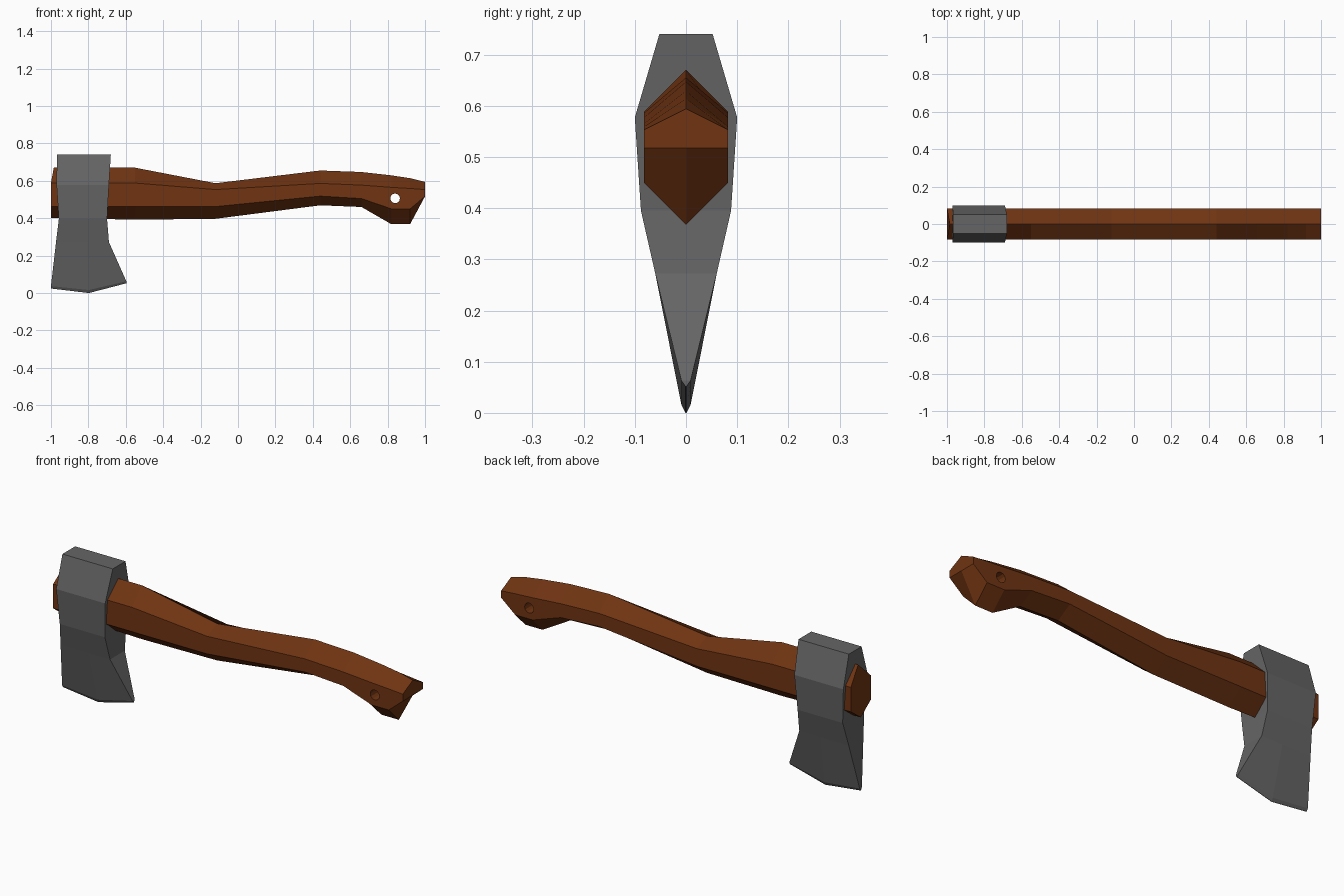
import bpy, bmesh
from math import pi

if "Cube" in bpy.data.objects:
    bpy.data.objects.remove(bpy.data.objects["Cube"])


def material(name, rgb):
    m = bpy.data.materials.new(name)
    m.diffuse_color = (*rgb, 1)
    m.use_nodes = True
    m.node_tree.nodes["Principled BSDF"].inputs["Base Color"].default_value = m.diffuse_color
    return m


def loft(name, rings, mat):
    """Skin equal-length closed rings and cap both ends, flat shaded."""
    bm = bmesh.new()
    rows = [[bm.verts.new(p) for p in ring] for ring in rings]
    n = len(rows[0])
    for a, b in zip(rows, rows[1:]):
        for i in range(n):
            j = (i + 1) % n
            bm.faces.new((a[i], a[j], b[j], b[i]))
    bm.faces.new(rows[0])
    bm.faces.new(rows[-1])
    bmesh.ops.remove_doubles(bm, verts=bm.verts, dist=1e-5)
    bmesh.ops.recalc_face_normals(bm, faces=bm.faces)
    mesh = bpy.data.meshes.new(name)
    bm.to_mesh(mesh)
    bm.free()
    obj = bpy.data.objects.new(name, mesh)
    bpy.context.collection.objects.link(obj)
    mesh.materials.append(mat)
    return obj


wood = material("wood", (0.16, 0.034, 0.006))
steel = material("steel", (0.13, 0.13, 0.13))

# Handle: hexagonal section, stations of x, ridge z, upper side z, lower side z, keel z
W = 0.082
stations = [
    (-0.99, 0.670, 0.588, 0.462, 0.402),
    (-0.55, 0.670, 0.588, 0.462, 0.392),
    (-0.12, 0.587, 0.553, 0.462, 0.397),
    (0.44, 0.655, 0.586, 0.518, 0.469),
    (0.66, 0.647, 0.577, 0.505, 0.460),
    (0.82, 0.629, 0.565, 0.450, 0.368),
    (0.92, 0.614, 0.559, 0.450, 0.368),
    (1.00, 0.594, 0.553, 0.517, 0.517),
]
rings = [[(x, 0, t), (x, W, u), (x, W, l), (x, 0, k), (x, -W, l), (x, -W, u)]
         for x, t, u, l, k in stations]
# Slightly domed butt at the head end
rings[0] = [(-0.985 if p[1] == 0 and p[2] > 0.5 else -1, p[1], p[2]) for p in rings[0]]
handle = loft("handle", rings, wood)

# Lanyard hole near the grip end
bpy.ops.mesh.primitive_cylinder_add(vertices=12, radius=0.026, depth=0.4,
                                    location=(0.84, 0, 0.506), rotation=(pi / 2, 0, 0))
cutter = bpy.context.object
cutter.name = "hole_cutter"
cutter.data.materials.append(wood)
cutter.hide_render = True
cutter.display_type = 'WIRE'
hole = handle.modifiers.new("lanyard_hole", 'BOOLEAN')
hole.object = cutter
hole.operation = 'DIFFERENCE'
hole.solver = 'EXACT'

# Axe head: levels of half thickness and (x, z) for left, middle and right columns
levels = [
    (0.052, (-0.968, 0.740), (-0.82, 0.740), (-0.680, 0.740)),
    (0.100, (-0.970, 0.577), (-0.82, 0.577), (-0.690, 0.577)),
    (0.088, (-0.958, 0.395), (-0.82, 0.395), (-0.700, 0.395)),
    (0.060, (-0.973, 0.272), (-0.81, 0.272), (-0.690, 0.272)),
    (0.009, (-1.000, 0.037), (-0.797, 0.016), (-0.597, 0.063)),
    (0.001, (-1.000, 0.024), (-0.797, 0.000), (-0.597, 0.052)),
]
loft("axe_head",
     [[(x, -h, z) for x, z in cols] + [(x, h, z) for x, z in reversed(cols)]
      for h, *cols in levels], steel)
